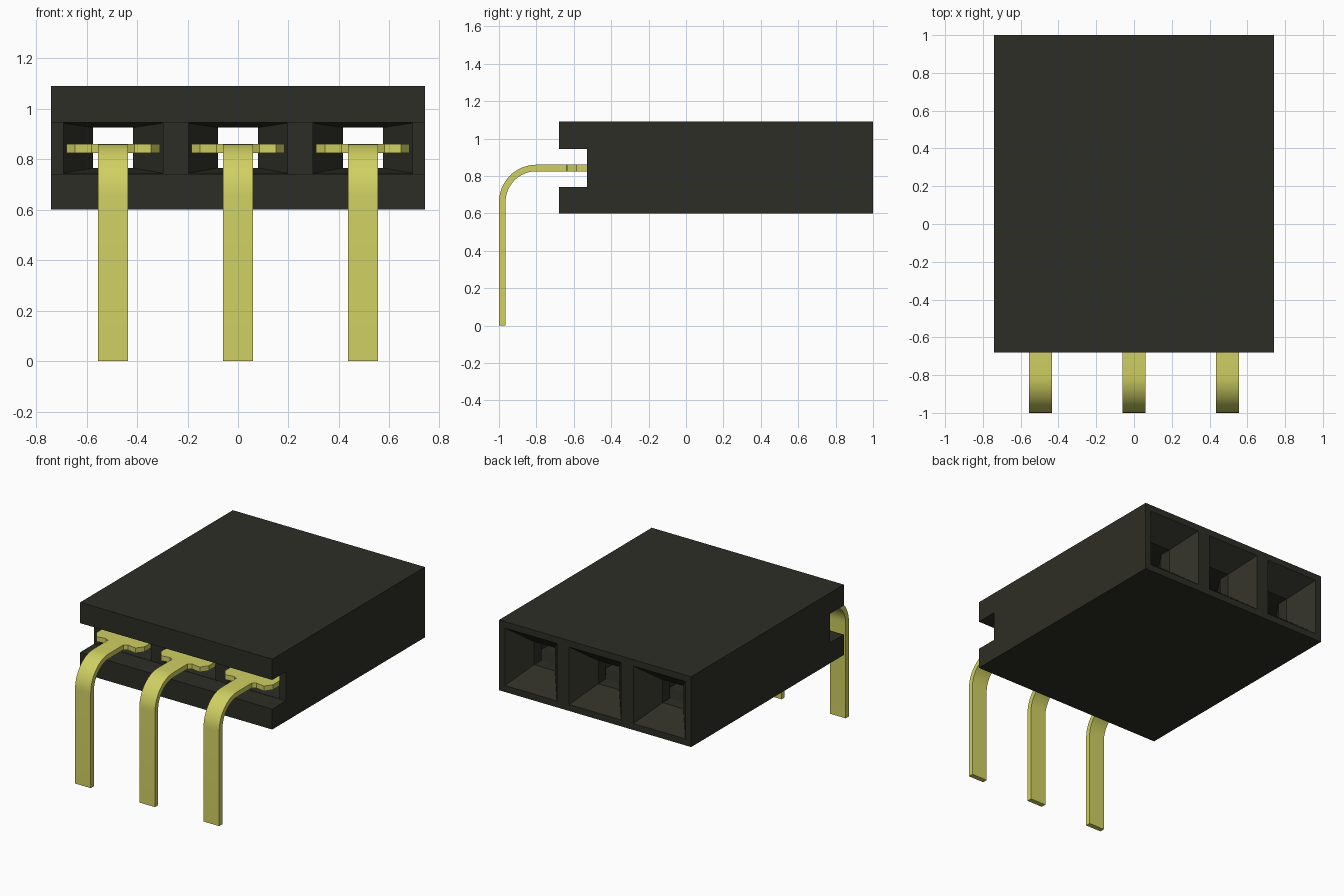
import bpy, bmesh, math

cube = bpy.data.objects.get("Cube")
if cube:
    bpy.data.objects.remove(cube, do_unlink=True)


def material(name, color):
    m = bpy.data.materials.new(name)
    m.use_nodes = True
    m.diffuse_color = color
    m.node_tree.nodes["Principled BSDF"].inputs["Base Color"].default_value = color
    return m


black = material("black plastic", (0.027, 0.027, 0.019, 1))
gold = material("gold metal", (0.63, 0.63, 0.125, 1))


def add_object(name, bm, mat):
    bmesh.ops.recalc_face_normals(bm, faces=bm.faces)
    mesh = bpy.data.meshes.new(name)
    bm.to_mesh(mesh)
    bm.free()
    mesh.materials.append(mat)
    ob = bpy.data.objects.new(name, mesh)
    bpy.context.collection.objects.link(ob)
    return ob


def prism(bm, points, offset):
    """Extrude a closed outline by the offset."""
    face = bm.faces.new([bm.verts.new(p) for p in points])
    ext = bmesh.ops.extrude_face_region(bm, geom=[face])
    verts = [g for g in ext["geom"] if isinstance(g, bmesh.types.BMVert)]
    bmesh.ops.translate(bm, verts=verts, vec=offset)


def loft(bm, x, sections):
    """Join rectangles (y, half width, z low, z high) into a closed solid."""
    rings = []
    for y, w, lo, hi in sections:
        corners = [(x - w, y, lo), (x + w, y, lo), (x + w, y, hi), (x - w, y, hi)]
        rings.append([bm.verts.new(c) for c in corners])
    for a, b in zip(rings, rings[1:]):
        for i in range(4):
            j = (i + 1) % 4
            bm.faces.new((a[i], a[j], b[j], b[i]))
    bm.faces.new(rings[0])
    bm.faces.new(rings[-1])


PITCH = 0.495
HALF = 0.74
columns = [-PITCH, 0, PITCH]

# Housing: block with a slot along the front
bm = bmesh.new()
side = [(-0.68, 0.6), (1, 0.6), (1, 1.09), (-0.68, 1.09),
        (-0.68, 0.945), (-0.53, 0.945), (-0.53, 0.742), (-0.68, 0.742)]
prism(bm, [(-HALF, y, z) for y, z in side], (2 * HALF, 0, 0))
housing = add_object("housing", bm, black)

# Sockets: contact chamber, narrow throat and funnel mouth
bm = bmesh.new()
for x in columns:
    loft(bm, x, [(-0.6, 0.197, 0.744, 0.943), (0.6, 0.197, 0.744, 0.943),
                 (0.77, 0.08, 0.765, 0.925), (0.85, 0.08, 0.765, 0.925),
                 (1, 0.2, 0.645, 1.045), (1.05, 0.2, 0.645, 1.045)])
cutter = add_object("socket_cutter", bm, black)
cutter.hide_render = True

cut = housing.modifiers.new("sockets", 'BOOLEAN')
cut.object = cutter
cut.operation = 'DIFFERENCE'
cut.solver = 'EXACT'
bpy.context.view_layer.objects.active = housing
housing.select_set(True)
bpy.ops.object.modifier_apply(modifier=cut.name)
bpy.data.objects.remove(cutter, do_unlink=True)
housing.select_set(False)

# Pins: bent leg, winged plate and two hidden tines
THICK, TOP, RADIUS, STEM = 0.035, 0.86, 0.2, 0.06


def arc(radius):
    pts = []
    for i in range(13):
        a = math.pi - i * math.pi / 24
        pts.append((RADIUS - 1 + radius * math.cos(a),
                    TOP - RADIUS + radius * math.sin(a)))
    return pts


leg = ([(-1, 0)] + arc(RADIUS) + [(-0.64, TOP), (-0.64, TOP - THICK)]
       + arc(RADIUS - THICK)[::-1] + [(THICK - 1, 0)])
half_plate = [(STEM, -0.64), (0.085, -0.625), (0.15, -0.635), (0.185, -0.585),
              (0.185, 0.5), (0.1, 0.5), (0.1, -0.4)]
plate = half_plate + [(-x, y) for x, y in reversed(half_plate)]

for x, label in zip(columns, ("right", "middle", "left")):
    bm = bmesh.new()
    prism(bm, [(x - STEM, y, z) for y, z in leg], (2 * STEM, 0, 0))
    prism(bm, [(x + px, y, TOP - THICK) for px, y in plate], (0, 0, THICK))
    pin = add_object(label + "_pin", bm, gold)
    bpy.ops.object.select_all(action='DESELECT')
    pin.select_set(True)
    bpy.context.view_layer.objects.active = pin
    bpy.ops.object.shade_smooth_by_angle(angle=math.radians(30))
